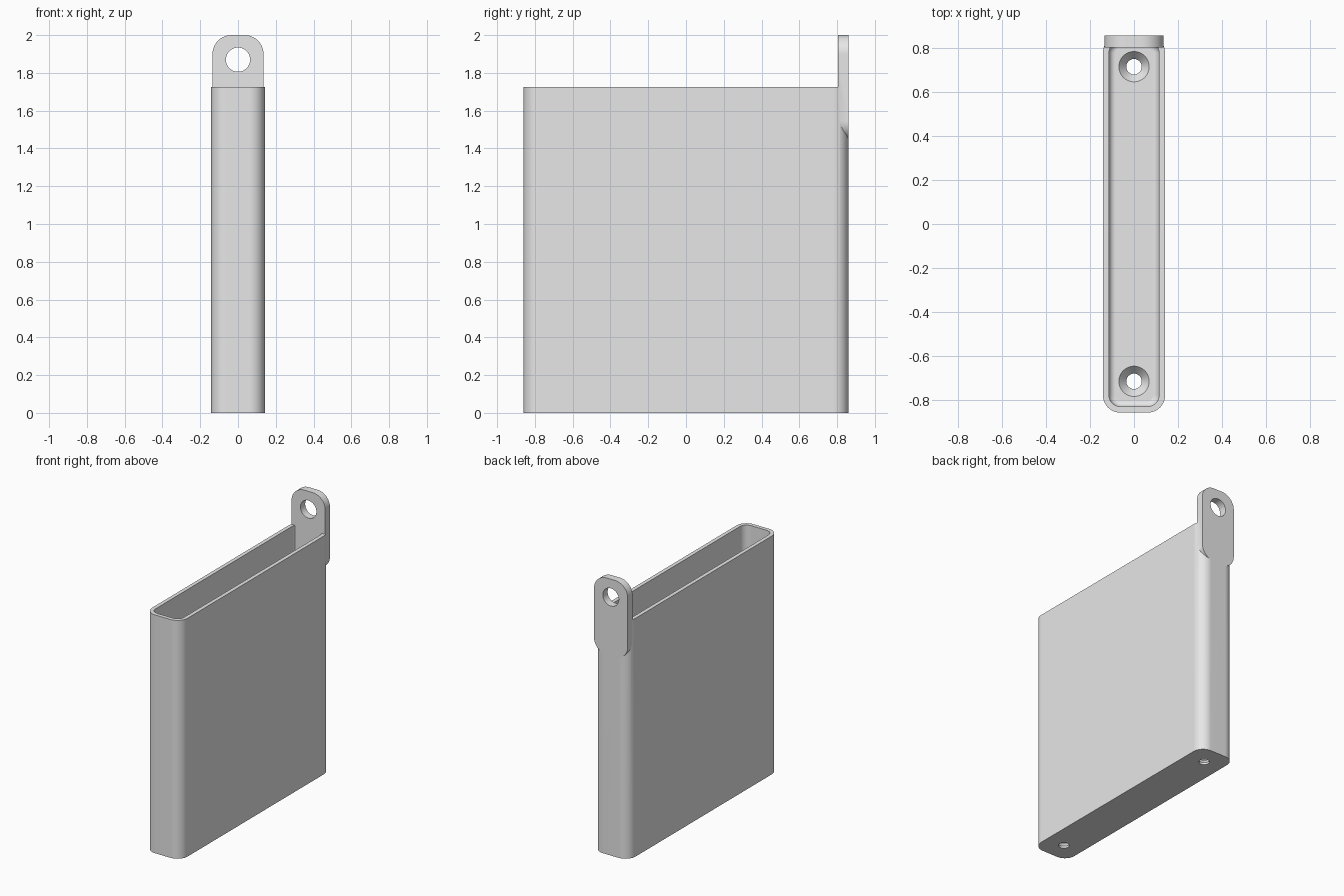
import bpy
import bmesh
import math
from mathutils import Vector

default = bpy.data.objects.get("Cube")
if default:
    bpy.data.objects.remove(default, do_unlink=True)

# Overall sizes
HALF_X, HALF_Y, HEIGHT = 0.142, 0.86, 1.725
WALL, FLOOR, CORNER, FILLET = 0.028, 0.055, 0.08, 0.03
TAB_HALF, TAB_FRONT, TAB_LOW, TAB_TOP = 0.135, 0.805, 1.445, 2.0
SEG = 10

grey = bpy.data.materials.new("plain grey")
grey.use_nodes = True
COLOUR = (0.8, 0.8, 0.8, 1)
grey.diffuse_color = COLOUR
grey.node_tree.nodes["Principled BSDF"].inputs["Base Color"].default_value = COLOUR


def rounded_rect(hx, hy, r):
    """Outline points of a rectangle with rounded corners."""
    pts = []
    for k, (sx, sy) in enumerate(((1, 1), (-1, 1), (-1, -1), (1, -1))):
        for i in range(SEG + 1):
            a = math.pi / 2 * (k + i / SEG)
            pts.append((sx * (hx - r) + r * math.cos(a),
                        sy * (hy - r) + r * math.sin(a)))
    return pts


def circle(r, n=48):
    return [(r * math.cos(math.tau * i / n), r * math.sin(math.tau * i / n))
            for i in range(n)]


def loft(name, sections):
    """Closed solid skinned through rings of 3D points, capped at both ends."""
    bm = bmesh.new()
    rings = [[bm.verts.new(p) for p in s] for s in sections]
    for a, b in zip(rings, rings[1:]):
        for i in range(len(a)):
            j = (i + 1) % len(a)
            bm.faces.new((a[i], a[j], b[j], b[i]))
    bm.faces.new(rings[0])
    bm.faces.new(rings[-1])
    bmesh.ops.recalc_face_normals(bm, faces=bm.faces)
    mesh = bpy.data.meshes.new(name)
    bm.to_mesh(mesh)
    bm.free()
    mesh.materials.append(grey)
    obj = bpy.data.objects.new(name, mesh)
    bpy.context.collection.objects.link(obj)
    return obj


def flat(outline, z, centre=(0, 0)):
    return [Vector((x + centre[0], y + centre[1], z)) for x, y in outline]


def upright(outline, y, z):
    return [Vector((px, y, pz + z)) for px, pz in outline]


def activate(obj):
    bpy.ops.object.select_all(action='DESELECT')
    obj.select_set(True)
    bpy.context.view_layer.objects.active = obj


def combine(target, other, operation):
    """Apply a boolean and discard the helper solid."""
    activate(target)
    mod = target.modifiers.new("combine", 'BOOLEAN')
    mod.operation = operation
    mod.solver = 'EXACT'
    mod.object = other
    other.hide_render = True
    bpy.ops.object.modifier_apply(modifier=mod.name)
    bpy.data.objects.remove(other, do_unlink=True)


# Open-topped case with a filleted floor
outer = rounded_rect(HALF_X, HALF_Y, CORNER)


def cavity(inset):
    d = WALL + inset
    return rounded_rect(HALF_X - d, HALF_Y - d, CORNER - d)


sections = [flat(outer, 0), flat(outer, HEIGHT), flat(cavity(0), HEIGHT)]
for i in range(7):
    a = math.pi / 2 * i / 6
    sections.append(flat(cavity(FILLET * (1 - math.cos(a))),
                         FLOOR + FILLET * (1 - math.sin(a))))
case = loft("case_with_hanging_tab", sections)

# Hanging tab on the back wall
tab_outline = rounded_rect(TAB_HALF, (TAB_TOP - TAB_LOW) / 2, 0.1)
tab_mid = (TAB_TOP + TAB_LOW) / 2
tab = loft("hanging_tab", [upright(tab_outline, y, tab_mid)
                           for y in (TAB_FRONT, HALF_Y)])
combine(case, tab, 'UNION')

# Hole through the tab
tab_hole = loft("tab_hole", [upright(circle(0.064), y, 1.87) for y in (0.7, 1)])
combine(case, tab_hole, 'DIFFERENCE')

# Countersunk screw holes in the floor
for side in (-1, 1):
    at = (0, side * 0.717)
    screw = loft("screw_hole", [flat(circle(r), z, at) for r, z in (
        (0.035, -0.05), (0.035, 0.015), (0.069, FLOOR), (0.069, FLOOR + 0.05))])
    combine(case, screw, 'DIFFERENCE')

# Smooth the curves, keep the edges and flat walls crisp
activate(case)
bpy.ops.object.shade_smooth_by_angle(angle=math.radians(30))
weighted = case.modifiers.new("flat walls", 'WEIGHTED_NORMAL')
weighted.keep_sharp = True
